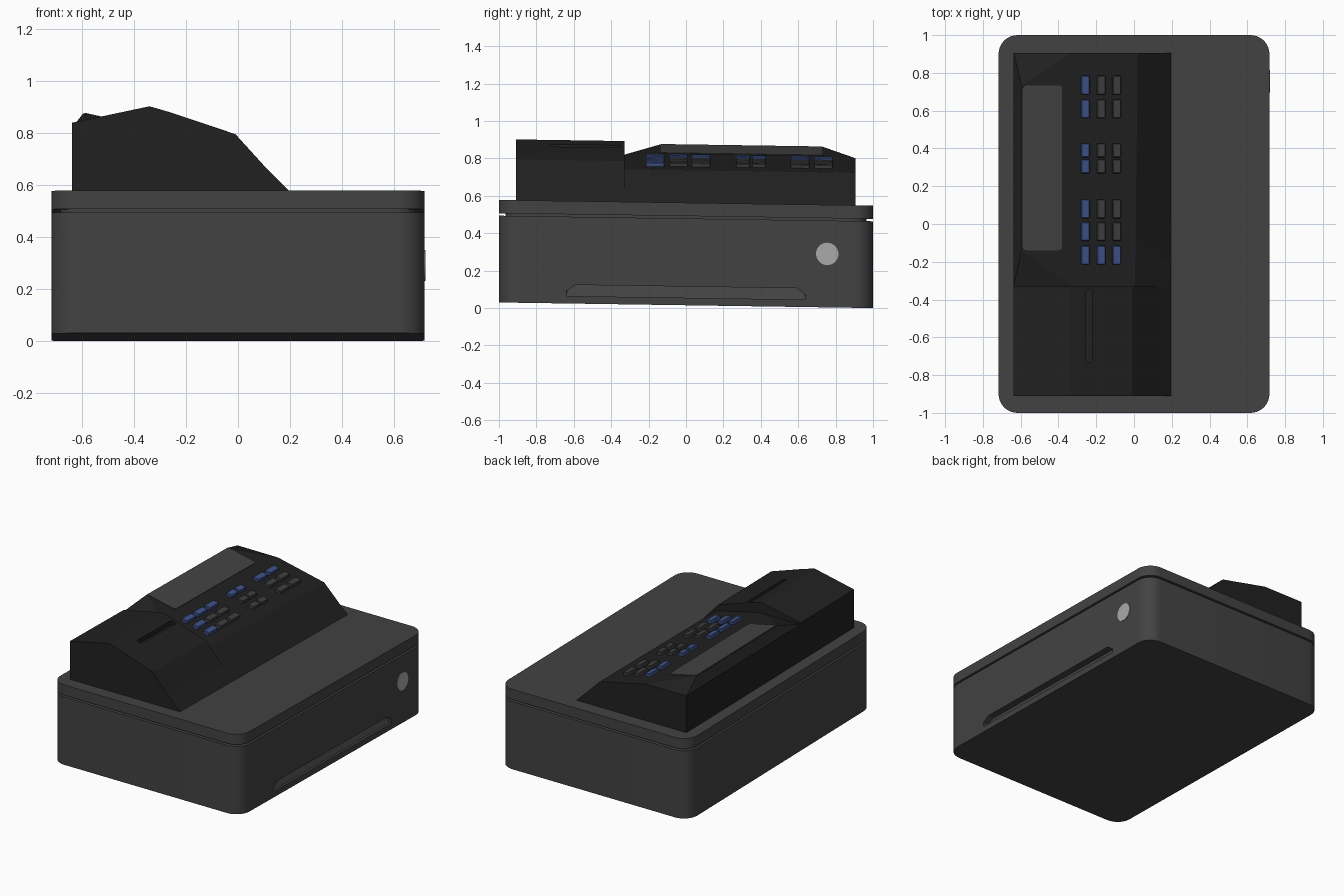
import bpy, bmesh, math
from mathutils import Matrix, Vector

if "Cube" in bpy.data.objects:
    bpy.data.objects.remove(bpy.data.objects["Cube"])


def material(name, rgb):
    m = bpy.data.materials.new(name)
    m.use_nodes = True
    m.diffuse_color = (*rgb, 1)
    bsdf = m.node_tree.nodes["Principled BSDF"]
    bsdf.inputs["Base Color"].default_value = (*rgb, 1)
    bsdf.inputs["Roughness"].default_value = 0.6
    return m


GREY = material("case grey", (0.055, 0.055, 0.055))
BLACK = material("housing black", (0.015, 0.015, 0.015))
SCREEN = material("display grey", (0.055, 0.055, 0.055))
KEY = material("key grey", (0.05, 0.05, 0.05))
BLUE = material("key blue", (0.05, 0.085, 0.25))
SILVER = material("lock silver", (0.4, 0.4, 0.4))

SLOPE = 0.015                  # the whole machine dips slightly towards the back
PANEL_DROP = 0.2195            # fall of the key panel per unit of x
parts = []


def finish(name, bm, mat, matrix=Matrix()):
    bm.transform(matrix)
    for v in bm.verts:
        v.co.z += SLOPE * (1 - v.co.y)
    bmesh.ops.recalc_face_normals(bm, faces=bm.faces)
    mesh = bpy.data.meshes.new(name)
    bm.to_mesh(mesh)
    bm.free()
    mesh.materials.append(mat)
    ob = bpy.data.objects.new(name, mesh)
    bpy.context.collection.objects.link(ob)
    parts.append(ob)
    return ob


def prism(name, points, offset, mat, matrix=Matrix()):
    """Extrude a closed outline along an offset."""
    bm = bmesh.new()
    face = bm.faces.new([bm.verts.new(p) for p in points])
    ext = bmesh.ops.extrude_face_region(bm, geom=[face], use_keep_orig=True)
    bmesh.ops.translate(bm, vec=offset,
                        verts=[g for g in ext["geom"] if isinstance(g, bmesh.types.BMVert)])
    return finish(name, bm, mat, matrix)


def slab(name, w, d, r, z0, z1, mat, matrix=Matrix(), steps=8):
    """Rectangular slab with rounded vertical corners."""
    pts = []
    for i, (sx, sy) in enumerate([(1, 1), (-1, 1), (-1, -1), (1, -1)]):
        for k in range(steps + 1):
            a = math.pi / 2 * (i + k / steps)
            pts.append((sx * (w / 2 - r) + r * math.cos(a),
                        sy * (d / 2 - r) + r * math.sin(a), z0))
    return prism(name, pts, (0, 0, z1 - z0), mat, matrix)


def on_panel(x, y):
    z = 0.857 - PANEL_DROP * (x + 0.595)
    return Matrix.Translation((x, y, z)) @ Matrix.Rotation(math.atan(PANEL_DROP), 4, "Y")


def cut(ob, cutter):
    mod = ob.modifiers.new("cut", "BOOLEAN")
    mod.operation = "DIFFERENCE"
    mod.object = cutter
    bpy.context.view_layer.objects.active = ob
    bpy.ops.object.modifier_apply(modifier=mod.name)
    parts.remove(cutter)
    bpy.data.objects.remove(cutter)


# Cash drawer case, recessed seam and lid
W, D = 1.434, 2.0
case = slab("drawer_case", W, D, 0.1, 0, 0.464, GREY)
slab("seam_core", W - 0.07, D - 0.07, 0.08, 0.45, 0.49, GREY)
slab("case_lid", W, D, 0.1, 0.477, 0.548, GREY)

# Finger recess on the drawer: shallow at the bottom, deep at the top
bm = bmesh.new()
for x, z, half in [(0.73, 0.04, 0.64), (0.70, 0.04, 0.64), (0.73, 0.065, 0.64),
                   (0.68, 0.075, 0.635), (0.73, 0.1, 0.59), (0.67, 0.1, 0.59)]:
    for s in (-1, 1):
        bm.verts.new((x, s * half, z))
bmesh.ops.convex_hull(bm, input=bm.verts)
cut(case, finish("recess_cutter", bm, GREY))

# Lock disc
ring = [(W / 2 - 0.002, 0.755 + 0.06 * math.cos(math.tau * i / 32),
         0.286 + 0.06 * math.sin(math.tau * i / 32)) for i in range(32)]
prism("drawer_lock", ring, (0.006, 0, 0), SILVER)

# Printer housing at the front end, with its paper slot
profile = [(-0.637, 0.54), (-0.637, 0.81), (-0.34, 0.873), (-0.26, 0.85),
           (-0.01, 0.766), (0.10, 0.645), (0.205, 0.54)]
printer = prism("printer_housing", [(x, -0.91, z) for x, z in profile],
                (0, 0.58, 0), BLACK)
cut(printer, slab("slot_cutter", 0.035, 0.38, 0.004, 0.82, 0.9, BLACK,
                  Matrix.Translation((-0.24, -0.54, 0)), 2))

# Key housing: sloped panel with a ridge that falls away at both ends
bm = bmesh.new()
for y, ridge_y, low_x in [(0.905, 0.735, 0.02), (-0.33, -0.14, 0.005)]:
    for p in [(-0.637, y, 0.54), (-0.637, y, 0.80), (-0.595, ridge_y, 0.857),
              (-0.33, y, 0.799), (low_x, y, 0.722), (0.205, y, 0.54)]:
        bm.verts.new(p)
bmesh.ops.convex_hull(bm, input=bm.verts)
bmesh.ops.dissolve_limit(bm, angle_limit=0.02, verts=bm.verts, edges=bm.edges)
finish("key_housing", bm, BLACK)

# Display plate
slab("display", 0.215, 0.872, 0.018, -0.01, 0.004, SCREEN, on_panel(-0.486, 0.297), 4)

# Keys: three columns, with the first column and the front row in blue
rows = [(-0.165, 0.1), (-0.04, 0.1), (0.08, 0.1), (0.305, 0.075),
        (0.39, 0.075), (0.61, 0.1), (0.735, 0.1)]
for r, (y, length) in enumerate(rows):
    for c, x in enumerate((-0.26, -0.177, -0.094)):
        mat = BLUE if r == 0 or c == 0 else KEY
        key = slab(f"key_{r + 1}_{c + 1}", 0.046, length, 0.008, -0.01, 0.02,
                   mat, on_panel(x, y), 2)
        bev = key.modifiers.new("soft edge", "BEVEL")
        bev.width = 0.004
        bev.limit_method = "ANGLE"
        bev.angle_limit = math.radians(60)

# Smooth the rounded corners, keep real edges sharp
bpy.ops.object.select_all(action="DESELECT")
for ob in parts:
    ob.select_set(True)
bpy.context.view_layer.objects.active = case
bpy.ops.object.shade_smooth_by_angle(angle=math.radians(20))
